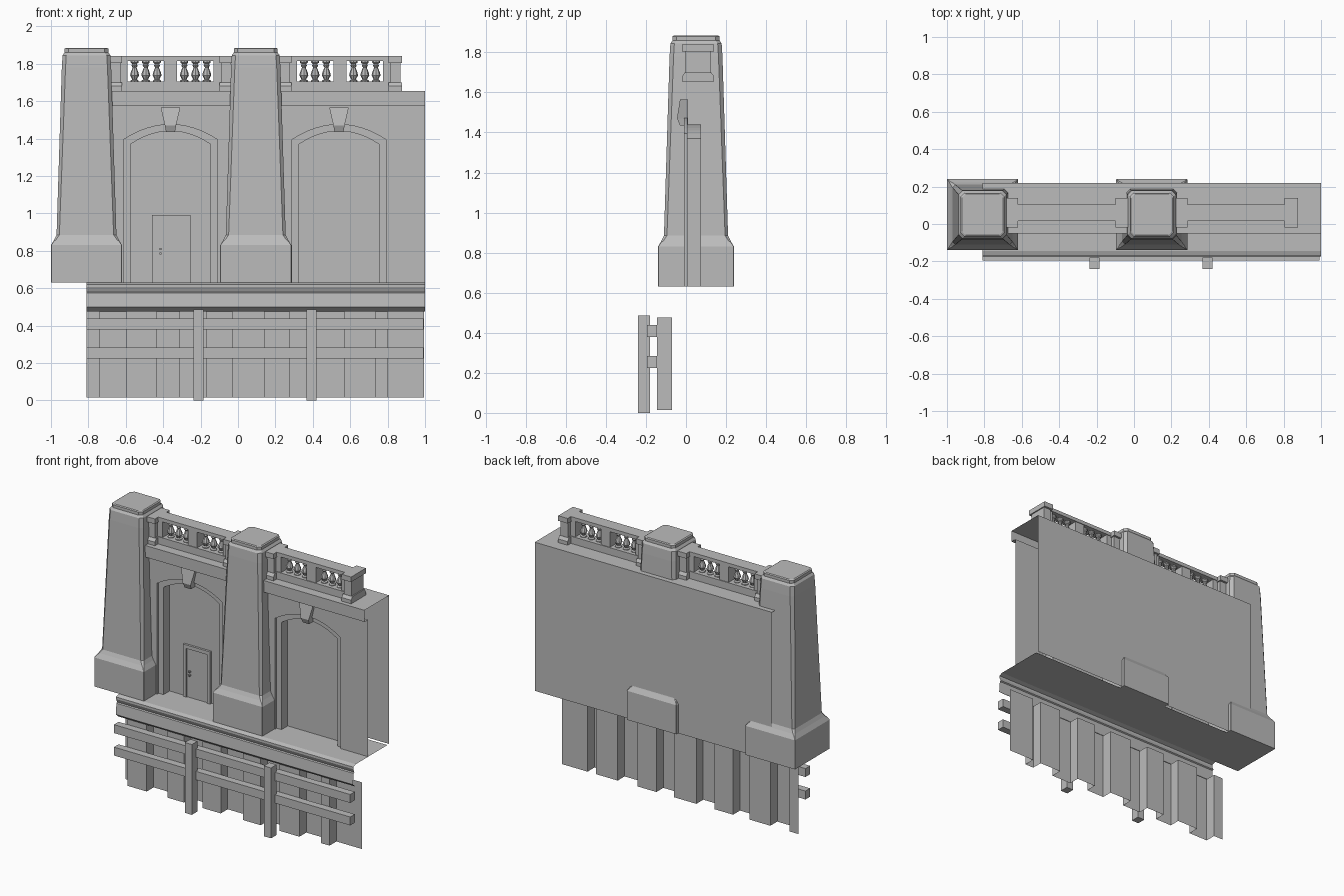
import bpy, bmesh, math
from mathutils import Vector

cube = bpy.data.objects.get("Cube")
if cube:
    bpy.data.objects.remove(cube, do_unlink=True)

stone = bpy.data.materials.new("plain_grey")
stone.use_nodes = True
GREY = (0.5, 0.5, 0.5, 1)
stone.diffuse_color = GREY
stone.node_tree.nodes["Principled BSDF"].inputs["Base Color"].default_value = GREY

FRONT, BACK, UP = (0, -99, 0), (0, 99, 0), (0, 0, 99)
GROUND, WALL_TOP = 0.63, 1.655
LEFT, RIGHT = -0.81, 1.0


def finish(name, bm):
    mesh = bpy.data.meshes.new(name)
    bm.to_mesh(mesh)
    bm.free()
    mesh.materials.append(stone)
    obj = bpy.data.objects.new(name, mesh)
    bpy.context.scene.collection.objects.link(obj)
    return obj


def box(name, x, y, z):
    bm = bmesh.new()
    bmesh.ops.create_cube(bm, size=1)
    for v in bm.verts:
        v.co = [r[0] if c < 0 else r[1] for c, r in zip(v.co, (x, y, z))]
    return finish(name, bm)


def face_toward(bm, target):
    bm.normal_update()
    for f in bm.faces:
        if f.normal.dot(Vector(target) - f.calc_center_median()) < 0:
            f.normal_flip()


def sheet(name, points, toward):
    """One flat face."""
    bm = bmesh.new()
    bm.faces.new([bm.verts.new(p) for p in points])
    face_toward(bm, toward)
    return finish(name, bm)


def loft(name, rows, toward=None, closed=False):
    """Quads between successive rows of points; closed rows get end caps."""
    bm = bmesh.new()
    rows = [[bm.verts.new(p) for p in row] for row in rows]
    n = len(rows[0])
    for a, b in zip(rows, rows[1:]):
        for i in range(n if closed else n - 1):
            j = (i + 1) % n
            bm.faces.new((a[i], a[j], b[j], b[i]))
    if closed:
        bm.faces.new(rows[0])
        bm.faces.new(rows[-1])
        bmesh.ops.recalc_face_normals(bm, faces=bm.faces)
    else:
        face_toward(bm, toward)
    return finish(name, bm)


# Tapered pillars with square plinths and chamfered shafts
def octagon(cx, cy, half, cut, z):
    inner = half - cut
    pts = []
    for sx, sy in ((1, 1), (-1, 1), (-1, -1), (1, -1)):
        pair = [(sx * half, sy * inner), (sx * inner, sy * half)]
        pts += pair if sx * sy > 0 else pair[::-1]
    return [(cx + x, cy + y, z) for x, y in pts]


PILLAR = [(0.19, 0.002, GROUND), (0.19, 0.002, 0.83), (0.178, 0.004, 0.85),
          (0.172, 0.01, 0.86), (0.16, 0.015, 0.885), (0.132, 0.02, 1.78),
          (0.128, 0.02, 1.845), (0.117, 0.02, 1.86), (0.117, 0.02, 1.88),
          (0.11, 0.02, 1.885)]
for side, cx in (("right", -0.81), ("middle", 0.095)):
    loft(side + "_pillar", [octagon(cx, 0.05, *p) for p in PILLAR], closed=True)


# Wall with two arched recesses
def arch(cx, half, spring, rise, y):
    curve = [(cx + half * t / 6, y, spring + rise * (1 - (t / 6) ** 2))
             for t in range(-6, 7)]
    return [(cx - half, y, GROUND)] + curve + [(cx + half, y, GROUND)]


WALL_Y, BAND_Y, RECESS_Y = -0.01, 0.008, 0.075
FRIEZE_Z, FRIEZE_Y, BACK_Y = 1.575, -0.05, 0.22
outline = [(LEFT, WALL_Y, FRIEZE_Z), (LEFT, WALL_Y, GROUND)]
for side, cx in (("right", -0.361), ("left", 0.54)):
    outer = (cx, 0.25, 1.395, 0.08)
    inner = (cx, 0.213, 1.37, 0.07)
    middle = (cx, WALL_Y, 1.0)
    outline += arch(*outer, WALL_Y)
    loft(side + "_arch_outer_reveal", [arch(*outer, WALL_Y), arch(*outer, BAND_Y)], middle)
    loft(side + "_arch_band", [arch(*outer, BAND_Y), arch(*inner, BAND_Y)], FRONT)
    loft(side + "_arch_inner_reveal", [arch(*inner, BAND_Y), arch(*inner, RECESS_Y)], middle)
    sheet(side + "_arch_panel", arch(*inner, RECESS_Y), FRONT)
    # Keystone: wide at the top, bulging forward at the foot
    key = [(0.024, -0.03, 1.435), (0.03, -0.045, 1.47), (0.052, -0.03, 1.565)]
    loft(side + "_keystone",
         [[(cx - w, y, z), (cx + w, y, z), (cx + w, 0.01, z), (cx - w, 0.01, z)]
          for w, y, z in key], closed=True)
outline += [(RIGHT, WALL_Y, GROUND), (RIGHT, WALL_Y, FRIEZE_Z)]
sheet("front_wall", outline, FRONT)


def strip(name, path, toward, x0=LEFT, x1=RIGHT):
    """A (y, z) path carried along x."""
    return loft(name, [[(x, y, z) for y, z in path] for x in (x0, x1)], toward)


strip("frieze_underside", [(WALL_Y, FRIEZE_Z), (FRIEZE_Y, FRIEZE_Z)], (0, 0, -99))
strip("frieze", [(FRIEZE_Y, FRIEZE_Z), (FRIEZE_Y, WALL_TOP)], FRONT)
strip("wall_top", [(FRIEZE_Y, WALL_TOP), (BACK_Y, WALL_TOP)], UP)
strip("back_wall", [(BACK_Y, GROUND), (BACK_Y, WALL_TOP)], BACK)

# Door in the right arch
box("door_jamb_right", (-0.46, -0.437), (0.06, 0.08), (GROUND, 0.99))
box("door_jamb_left", (-0.278, -0.255), (0.06, 0.08), (GROUND, 0.99))
box("door_lintel", (-0.437, -0.278), (0.06, 0.08), (0.965, 0.99))
box("door_leaf", (-0.437, -0.278), (0.068, 0.08), (GROUND, 0.965))
for i, z in enumerate((0.785, 0.81)):
    box(f"door_knob_{i}", (-0.42, -0.408), (0.055, 0.07), (z - 0.006, z + 0.006))

# Balustrade: posts, rails, piers and turned balusters
MID_Y = 0.06


def depth(half):
    return (MID_Y - half, MID_Y + half)


for i, (a, b) in enumerate(((-0.7, -0.62), (-0.1, -0.03), (0.2, 0.285), (0.805, 0.877))):
    box(f"post_{i}", (a + 0.008, b - 0.008), depth(0.065), (1.70, 1.805))
    box(f"post_cap_{i}", (a, b), depth(0.08), (1.805, 1.84))
    loft(f"post_base_{i}",
         [[(a, MID_Y - h, z), (b, MID_Y - h, z), (b, MID_Y + h, z), (a, MID_Y + h, z)]
          for h, z in ((0.08, WALL_TOP), (0.08, 1.68), (0.066, 1.70))], closed=True)

BALUSTER = [(0.022, 1.70), (0.022, 1.71), (0.012, 1.716), (0.024, 1.738),
            (0.021, 1.752), (0.01, 1.78), (0.017, 1.79), (0.011, 1.798),
            (0.021, 1.806), (0.021, 1.818)]


def ring(cx, r, z):
    return [(cx + r * math.cos(a * math.pi / 4), MID_Y + r * math.sin(a * math.pi / 4), z)
            for a in range(8)]


for side, a, b in (("right", -0.63, -0.09), ("left", 0.275, 0.815)):
    box(side + "_top_rail", (a, b), depth(0.045), (1.815, 1.84))
    box(side + "_bottom_rail", (a, b), depth(0.045), (WALL_TOP, 1.705))
    mid = (a + b) / 2
    for n, (p, q) in enumerate(((a, a + 0.04), (mid - 0.035, mid + 0.035), (b - 0.04, b))):
        box(f"{side}_pier_{n}", (p, q), depth(0.04), (1.705, 1.815))
    for n, cx in enumerate((mid - 0.133, mid + 0.133)):
        for k in (-1, 0, 1):
            loft(f"{side}_baluster_{n}_{k + 1}",
                 [ring(cx + 0.06 * k, r, z) for r, z in BALUSTER], closed=True)

# Quay deck and its moulded front edge
strip("deck", [(-0.145, GROUND), (0.2, GROUND)], UP)
strip("deck_edge", [(-0.145, GROUND), (-0.172, 0.62), (-0.172, 0.605),
                    (-0.16, 0.58), (-0.168, 0.575), (-0.175, 0.5), (-0.145, 0.475)], FRONT)

# Corrugated sheet piling
steps = [LEFT, -0.74, -0.595, -0.435, -0.31, -0.17, -0.03, 0.14, 0.275, 0.42,
         0.57, 0.735, 0.8, 0.995]
path = []
for i, (a, b) in enumerate(zip(steps, steps[1:])):
    y = -0.145 if i % 2 else -0.07
    path += [(a, y), (b, y)]
loft("sheet_piling", [[(x, y, z) for x, y in path] for z in (0.015, 0.475)], FRONT)

# Timber fender rails and posts
for name, z in (("lower", 0.225), ("upper", 0.38)):
    box(name + "_fender_rail", (LEFT, 0.993), (-0.195, -0.145), (z, z + 0.058))
for name, x in (("right", -0.238), ("left", 0.366)):
    box(name + "_fender_post", (x, x + 0.054), (-0.24, -0.18), (0, 0.485))
